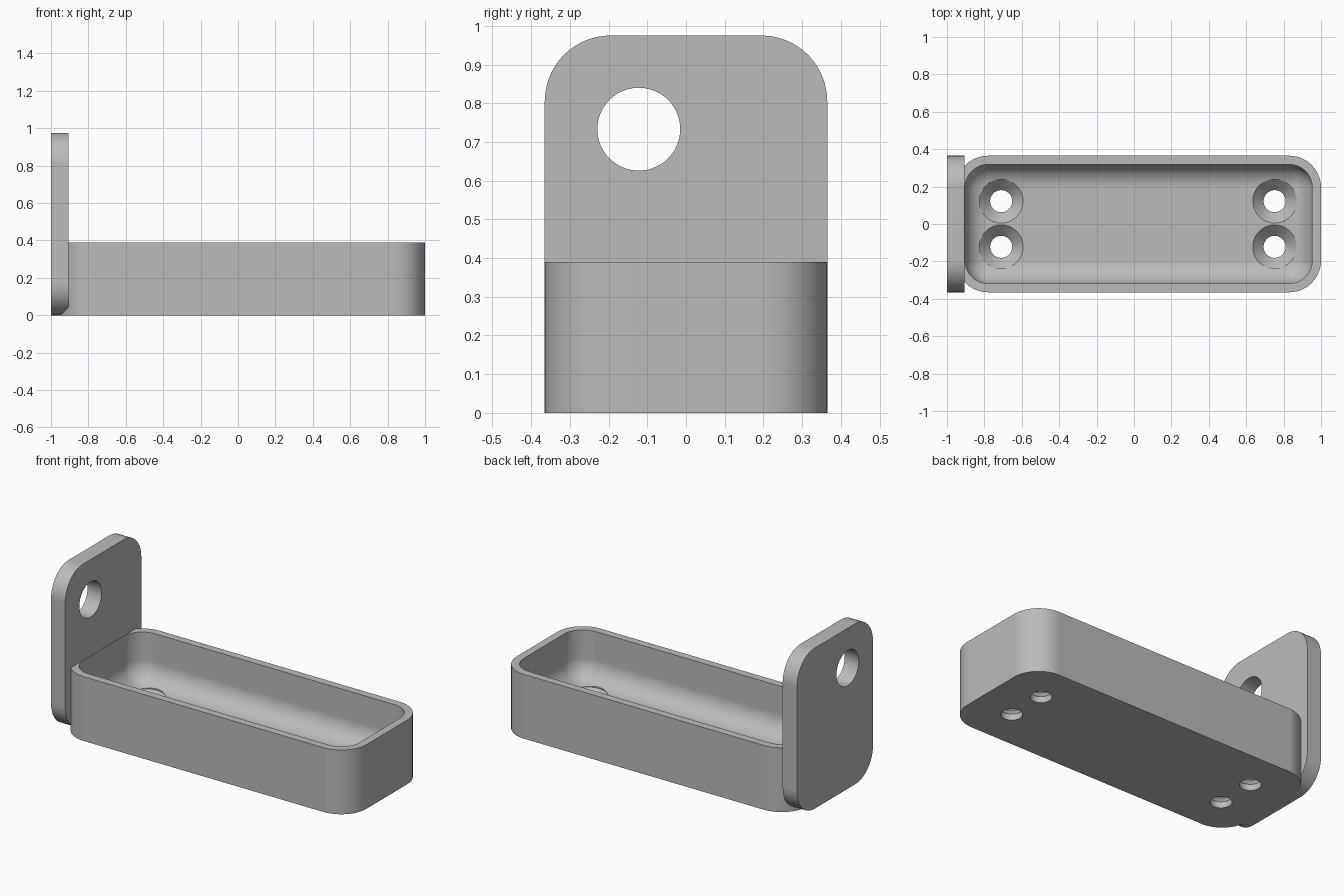
import bpy, bmesh
from math import sin, cos, pi, radians
from mathutils import Vector

cube = bpy.data.objects.get("Cube")
if cube:
    bpy.data.objects.remove(cube, do_unlink=True)

grey = bpy.data.materials.new("light grey")
grey.use_nodes = True
colour = (0.5, 0.5, 0.5, 1)
grey.diffuse_color = colour
grey.node_tree.nodes["Principled BSDF"].inputs["Base Color"].default_value = colour

CORNER = 0.17      # outer corner radius of tray and plate
WALL = 0.047       # tray wall
FLOOR = 0.095      # tray floor, same as plate thickness
HALF = 0.365       # half the depth of the whole bracket
RIM = 0.39         # tray height


def rounded_rect(u0, u1, v0, v1, r, steps=14):
    """Outline whose corner arcs share the corners of the inner box u0..v1."""
    points = []
    for k, (u, v) in enumerate([(u1, v1), (u0, v1), (u0, v0), (u1, v0)]):
        for i in range(steps + 1):
            a = (k + i / steps) * pi / 2
            points.append((u + r * cos(a), v + r * sin(a)))
    return points


def circle(u, v, r, n=64):
    return [(u + r * cos(2 * pi * i / n), v + r * sin(2 * pi * i / n)) for i in range(n)]


def loft(name, rings, axis="Z"):
    """Closed solid through (outline, height) rings stacked along an axis."""
    bm = bmesh.new()
    loops = []
    for outline, h in rings:
        loops.append([bm.verts.new((u, v, h) if axis == "Z" else (h, u, v))
                      for u, v in outline])
    for low, high in zip(loops, loops[1:]):
        n = len(low)
        for i in range(n):
            j = (i + 1) % n
            bm.faces.new((low[i], low[j], high[j], high[i]))
    bm.faces.new(loops[0][::-1])
    bm.faces.new(loops[-1])
    bmesh.ops.recalc_face_normals(bm, faces=bm.faces)
    mesh = bpy.data.meshes.new(name)
    bm.to_mesh(mesh)
    bm.free()
    mesh.materials.append(grey)
    obj = bpy.data.objects.new(name, mesh)
    bpy.context.collection.objects.link(obj)
    return obj


def combine(target, other, operation):
    """Apply a boolean and discard the second solid."""
    mod = target.modifiers.new(operation.title(), "BOOLEAN")
    mod.operation, mod.object, mod.solver = operation, other, "EXACT"
    bpy.context.view_layer.objects.active = target
    bpy.ops.object.modifier_apply(modifier=mod.name)
    bpy.data.objects.remove(other, do_unlink=True)


# Tray body with rounded upright corners
core = (-0.95 + CORNER, 1 - CORNER, -HALF + CORNER, HALF - CORNER)
outer = rounded_rect(*core, CORNER)
bracket = loft("tray_bracket", [(outer, 0), (outer, RIM)])

# Upright plate at the end of the tray
inner = HALF - CORNER
plate_outline = rounded_rect(-inner, inner, CORNER, 0.975 - CORNER, CORNER)
plate = loft("end_plate", [(plate_outline, -1), (plate_outline, -0.905)], "X")
combine(bracket, plate, "UNION")

# Tray hollow with a round fillet between floor and walls
fillet = CORNER - WALL
rings = []
for i in range(13):
    a = i / 12 * pi / 2
    r = max(fillet * sin(a), 0.001)
    rings.append((rounded_rect(*core, r), FLOOR + fillet * (1 - cos(a))))
rings.append((rounded_rect(*core, fillet), RIM + 0.1))
combine(bracket, loft("hollow_cutter", rings), "DIFFERENCE")

# Countersunk screw holes in the floor
for x in (-0.71, 0.752):
    for y in (-0.122, 0.122):
        small, large = circle(x, y, 0.059), circle(x, y, 0.117)
        screw = loft("screw_cutter", [(small, -0.1), (small, FLOOR - 0.058),
                                      (large, FLOOR), (large, RIM - 0.1)])
        combine(bracket, screw, "DIFFERENCE")

# Round hole through the plate
hole = circle(-0.122, 0.733, 0.107)
combine(bracket, loft("hole_cutter", [(hole, -1.1), (hole, -0.8)], "X"), "DIFFERENCE")

# Smooth curved areas, crisp edges
bpy.ops.object.select_all(action="DESELECT")
bracket.select_set(True)
bpy.context.view_layer.objects.active = bracket
bpy.ops.object.shade_smooth_by_angle(angle=radians(25))
normals = bracket.modifiers.new("Flat face normals", "WEIGHTED_NORMAL")
normals.keep_sharp = True
